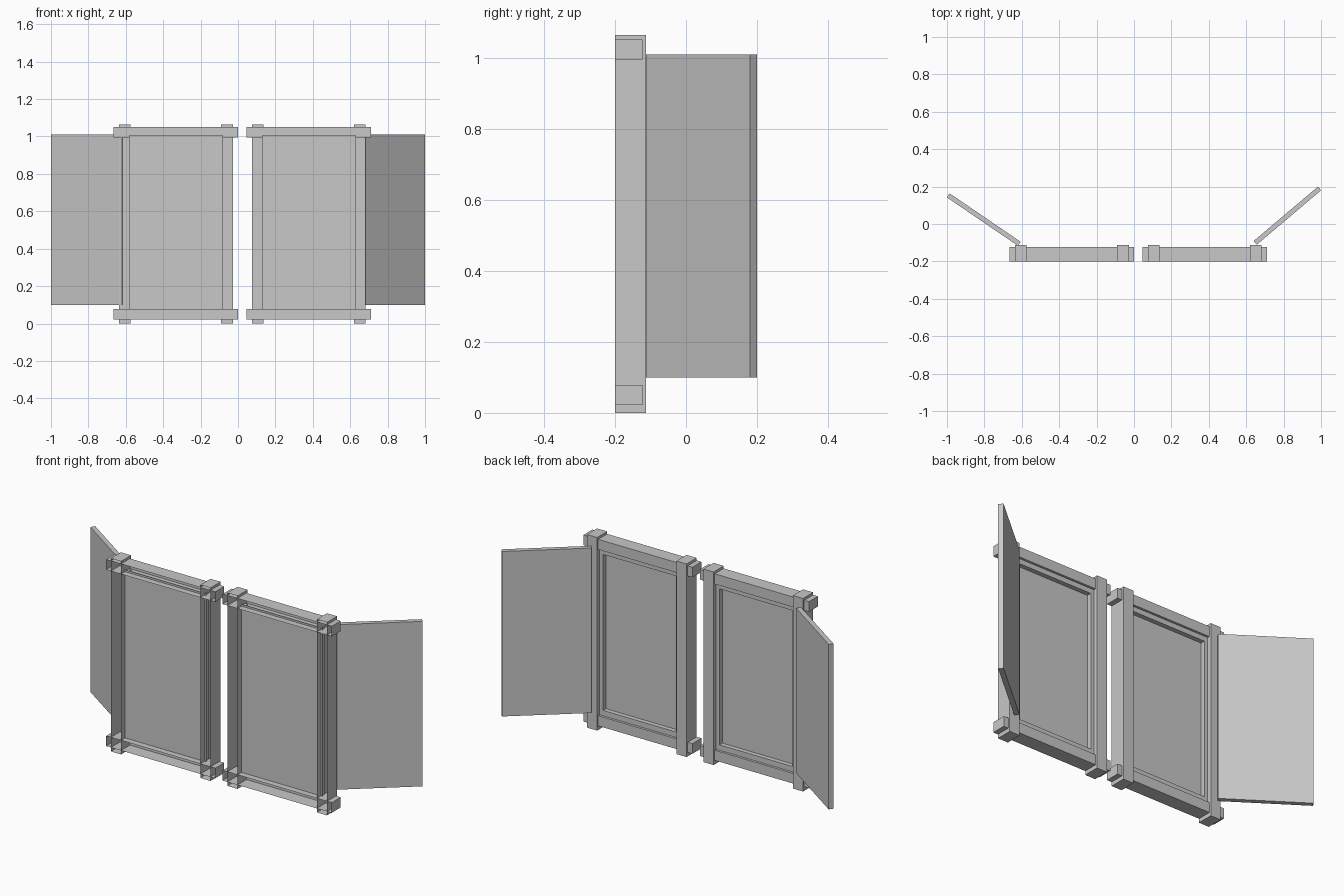
import bpy, bmesh, math
from mathutils import Vector, Matrix

cube = bpy.data.objects.get("Cube")
if cube:
    bpy.data.objects.remove(cube, do_unlink=True)

grey = bpy.data.materials.new("plain_grey")
grey.use_nodes = True
COLOUR = (0.58, 0.58, 0.58, 1)
grey.diffuse_color = COLOUR
grey.node_tree.nodes["Principled BSDF"].inputs["Base Color"].default_value = COLOUR


def box(name, x, y, z, open_front=False, turn=0.0):
    """Box from (min, max) ranges, optionally without its front face."""
    bm = bmesh.new()
    bmesh.ops.create_cube(bm, size=1)
    if open_front:
        front = [f for f in bm.faces if f.normal.y < -0.9]
        bmesh.ops.delete(bm, geom=front, context='FACES')
    size = [b - a for a, b in (x, y, z)]
    centre = Vector([(a + b) / 2 for a, b in (x, y, z)])
    bm.transform(Matrix.Diagonal((*size, 1)))
    mesh = bpy.data.meshes.new(name)
    bm.to_mesh(mesh)
    bm.free()
    mesh.materials.append(grey)
    obj = bpy.data.objects.new(name, mesh)
    obj.location = centre
    obj.rotation_euler.z = turn
    bpy.context.collection.objects.link(obj)
    return obj


FRONT = -0.20


def window(side, cx):
    """Hollow-fronted window frame centred on cx."""
    # posts and the pane frame's upright bars
    for end, s in (("right", -1), ("left", 1)):
        px = cx + s * 0.273
        box(f"{side}_window_{end}_post", (px - 0.031, px + 0.031),
            (FRONT, -0.112), (0, 1.065), True)
        bx = cx + s * 0.234
        box(f"{side}_window_{end}_bar", (bx - 0.012, bx + 0.012),
            (-0.16, -0.135), (0.078, 1.0))
    # rails and the pane frame's cross bars
    for level, z, bz in (("bottom", 0.022, 0.078), ("top", 0.995, 0.968)):
        box(f"{side}_window_{level}_rail", (cx - 0.333, cx + 0.333),
            (FRONT, -0.122), (z, z + 0.056), True)
        box(f"{side}_window_{level}_bar", (cx - 0.222, cx + 0.222),
            (-0.16, -0.135), (bz, bz + 0.03))
    # pane
    box(f"{side}_window_pane", (cx - 0.252, cx + 0.252),
        (-0.165, -0.16), (0.075, 1.005))


def shutter(name, hinge, tip):
    """Upright board running from the hinge point to the tip point."""
    a, b = Vector(hinge), Vector(tip)
    d, m = b - a, (a + b) / 2
    half = d.length / 2
    box(name, (m.x - half, m.x + half), (m.y - 0.013, m.y + 0.013),
        (0.10, 1.01), turn=math.atan2(d.y, d.x))


window("right", -0.332)
window("left", 0.379)
shutter("right_shutter", (-0.613, -0.106), (-0.993, 0.153))
shutter("left_shutter", (0.648, -0.101), (0.992, 0.190))
